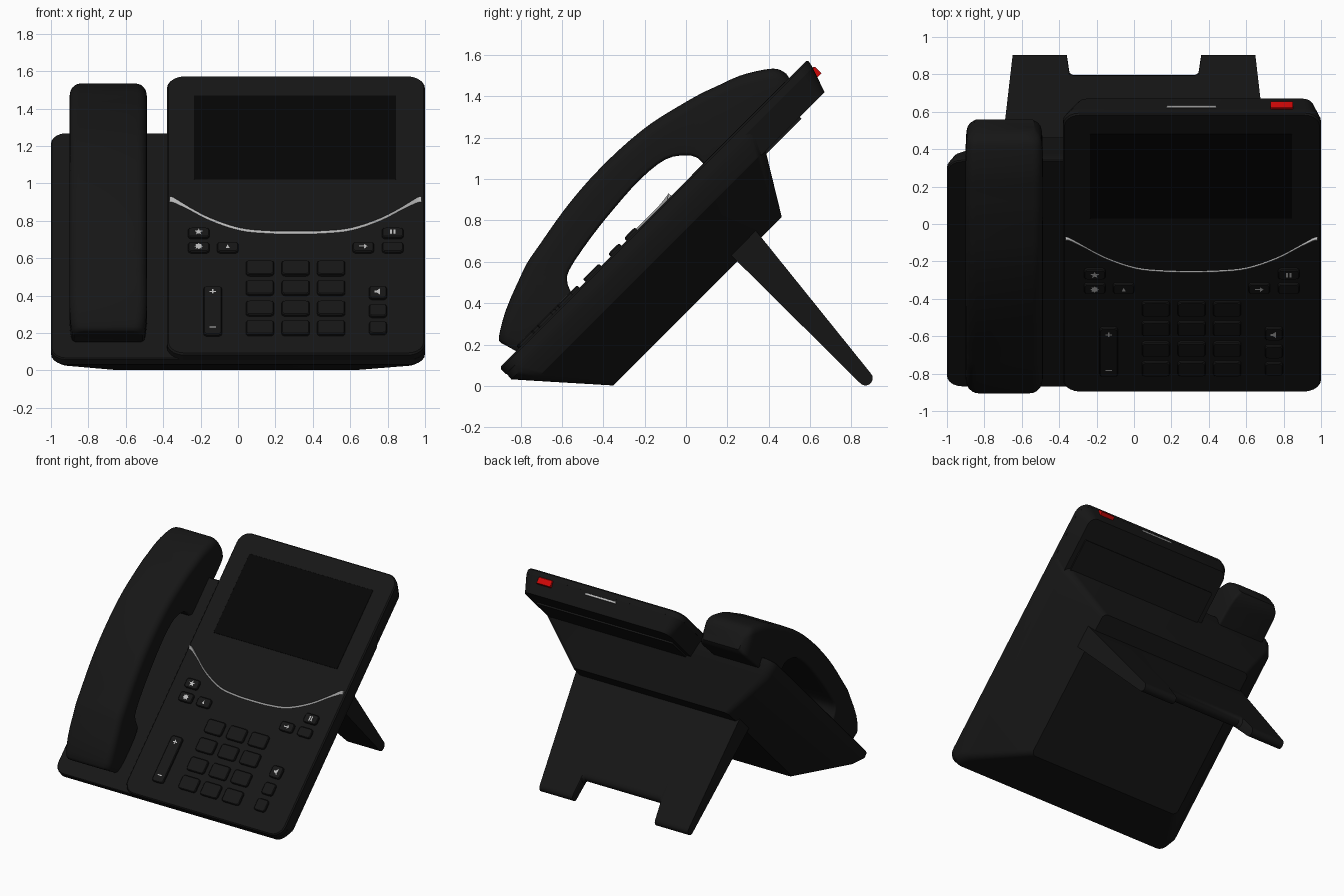
import bpy, bmesh, math
from mathutils import Matrix, Vector

if "Cube" in bpy.data.objects:
    bpy.data.objects.remove(bpy.data.objects["Cube"])

TILT = Matrix.Rotation(math.radians(45), 4, 'X')   # the whole face leans back 45 degrees
FACE = 0.70                                        # height of the front plate along its normal


def material(name, c):
    m = bpy.data.materials.new(name)
    m.diffuse_color = (*c, 1)
    m.use_nodes = True
    m.node_tree.nodes["Principled BSDF"].inputs["Base Color"].default_value = m.diffuse_color
    return m


BLACK = material("black_plastic", (0.008, 0.008, 0.008))
GLASS = material("dark_glass", (0.0015, 0.0015, 0.0015))
SILVER = material("silver", (0.5, 0.5, 0.5))
RED = material("red", (0.6, 0.002, 0.002))


def finish(name, bm, mat, tilt=True, angle=35):
    bmesh.ops.recalc_face_normals(bm, faces=bm.faces)
    me = bpy.data.meshes.new(name)
    bm.to_mesh(me)
    bm.free()
    if tilt:
        me.transform(TILT)
    me.shade_smooth()
    me.set_sharp_from_angle(angle=math.radians(angle))
    me.materials.append(mat)
    ob = bpy.data.objects.new(name, me)
    bpy.context.collection.objects.link(ob)
    return ob


def bridge(bm, rings):
    rings = [[bm.verts.new(p) for p in r] for r in rings]
    n = len(rings[0])
    for a, b in zip(rings, rings[1:]):
        for i in range(n):
            bm.faces.new((a[i], a[(i + 1) % n], b[(i + 1) % n], b[i]))
    bm.faces.new(rings[0][::-1])
    bm.faces.new(rings[-1])


def round_rect(x0, x1, v0, v1, w, r, seg=5, r_top=None):
    pts = []
    q = r if r_top is None else r_top
    for k, (cx, cv, c) in enumerate(((x1 - q, v1 - q, q), (x0 + q, v1 - q, q),
                                     (x0 + r, v0 + r, r), (x1 - r, v0 + r, r))):
        for i in range(seg + 1):
            a = math.pi / 2 * (k + i / seg)
            pts.append((cx + c * math.cos(a), cv + c * math.sin(a), w))
    return pts


def loft(name, layers, mat=BLACK, seg=5, angle=25):
    bm = bmesh.new()
    bridge(bm, [round_rect(*l, seg=seg) for l in layers])
    return finish(name, bm, mat, angle=angle)


def pad(name, x0, x1, v0, v1, w0, w1, r=0.02, e=0.005, mat=BLACK):
    return loft(name, [(x0, x1, v0, v1, w0, r), (x0, x1, v0, v1, w1 - e, r),
                       (x0 + e, x1 - e, v0 + e, v1 - e, w1, max(r - e, 0.001))], mat, 3, 35)


def spline(rows, sub=3):     # smooth interpolation through rows of values
    rows = [Vector(r) for r in rows]
    out = []
    for i in range(len(rows) - 1):
        p0, p1, p2, p3 = rows[max(i - 1, 0)], rows[i], rows[i + 1], rows[min(i + 2, len(rows) - 1)]
        for k in range(sub):
            t = k / sub
            out.append(0.5 * (2 * p1 + (p2 - p0) * t + (2 * p0 - 5 * p1 + 4 * p2 - p3) * t * t
                              + (3 * p1 - p0 - 3 * p2 + p3) * t ** 3))
    return out + [rows[-1]]


def v_of(z):        # front-view height to distance along the tilted face
    return math.sqrt(2) * z - FACE


def key(name, x, z, wide, high):
    h, v = high / math.sqrt(2), v_of(z) - 0.012
    pad(name, x - wide / 2, x + wide / 2, v - h, v + h, 0.69, FACE + 0.017)


def mark(name, pts, x, z):   # thin pale symbol on top of a key
    bm = bmesh.new()
    bridge(bm, [[(x + a, v_of(z) - 0.012 + b, w) for a, b in pts] for w in (0.71, FACE + 0.018)])
    finish(name, bm, SILVER)


def bar(w, h, dx=0.0):
    return [(dx - w, -h), (dx + w, -h), (dx + w, h), (dx - w, h)]


def cog(n, r0, r1):
    return [((r0, r1)[i % 2] * math.sin(i * math.pi / n), (r0, r1)[i % 2] * math.cos(i * math.pi / n))
            for i in range(2 * n)]


# Main shell, tapering to a smaller flat back
loft("base_shell", [(-0.69, 0.67, -0.247, 0.905, 0.25, 0.04),
                    (-0.97, 0.97, -0.50, 1.078, 0.535, 0.06),
                    (-1, 1, -0.575, 1.128, 0.62, 0.08),
                    (-1, 1, -0.572, 1.138, 0.655, 0.08),
                    (-0.994, 0.994, -0.566, 1.132, 0.661, 0.074)])
# Front plate and the display head behind it
loft("front_plate", [(-0.38, 1, -0.575, 1.522, 0.655, 0.09),
                     (-0.38, 1, -0.575, 1.53, 0.691, 0.09),
                     (-0.372, 0.992, -0.567, 1.523, FACE, 0.082)])
loft("display_head", [(-0.31, 0.96, 0.95, 1.478, 0.53, 0.06),
                      (-0.38, 1, 0.95, 1.522, 0.656, 0.09)])
pad("head_back_panel", -0.27, 0.92, 0.95, 1.308, 0.518, 0.54, 0.01)
pad("screen", -0.235, 0.845, v_of(1.02), v_of(1.47), 0.69, FACE + 0.002, 0.004, 0.001, GLASS)
pad("top_strip", 0.175, 0.44, 1.46, 1.522, 0.626, 0.64, 0.003, 0.001, SILVER)
pad("message_light", 0.73, 0.85, 1.46, 1.532, 0.605, 0.655, 0.005, 0.005, RED)

# Curved silver trim under the screen: a narrow wall facing forwards
half = [(0, 0), (0.22, 0.003), (0.444, 0.019), (0.682, 0.073), (0.88, 0.143), (0.97, 0.175), (1, 0.178)]
curve = [(-s, f) for s, f in half[:0:-1]] + half
bm = bmesh.new()
rings = []
for s, f in spline(curve, 4):
    x, z = 0.307 + 0.673 * s, 0.737 + f
    t = 0.0075 + 0.008 * max(0, (abs(s) - 0.85) / 0.15)
    lo, hi = v_of(z - t), v_of(z + t) - 1.2 * t
    rings.append([(x, lo, FACE), (x, hi, FACE + 1.2 * t), (x, hi + 0.004, 0.69), (x, lo, 0.69)])
bridge(bm, rings)
finish("silver_trim", bm, SILVER)

# Number pad
for z in (0.55, 0.445, 0.335, 0.23):
    for x in (0.117, 0.308, 0.498):
        key("number_key", x, z, 0.15, 0.076)
# Function keys
for x, z in ((-0.21, 0.737), (-0.21, 0.66), (-0.055, 0.66), (0.67, 0.66), (0.827, 0.66), (0.827, 0.737)):
    key("function_key", x, z, 0.115, 0.052)
for z in (0.418, 0.322, 0.23):
    key("audio_key", 0.748, z, 0.095, 0.066)
key("volume_rocker", -0.135, 0.32, 0.098, 0.26)
# Pale symbols
mark("plus_across", bar(0.017, 0.004), -0.135, 0.418)
mark("plus_up", bar(0.004, 0.017), -0.135, 0.418)
mark("minus", bar(0.017, 0.004), -0.135, 0.228)
for dx in (-0.009, 0.009):
    mark("pause_bar", bar(0.005, 0.018, dx), 0.827, 0.737)
mark("star_symbol", cog(5, 0.025, 0.011), -0.21, 0.737)
mark("gear_symbol", cog(8, 0.023, 0.016), -0.21, 0.66)
mark("triangle_symbol", [(-0.01, -0.012), (0.01, -0.012), (0, 0.014)], -0.055, 0.66)
mark("arrow_symbol", [(-0.022, -0.004), (0.004, -0.004), (0.004, -0.018), (0.022, 0),
                      (0.004, 0.018), (0.004, 0.004), (-0.022, 0.004)], 0.67, 0.66)
mark("speaker_symbol", [(-0.018, -0.008), (-0.006, -0.008), (0.012, -0.024), (0.012, 0.024),
                        (-0.006, 0.008), (-0.018, 0.008)], 0.748, 0.418)

# Handset: stations of (outer y, z, inner y, z, half width) along the curved grip
stations = [(-0.89, 0.205, -0.81, 0.165, 0.16), (-0.905, 0.235, -0.775, 0.155, 0.193),
            (-0.87, 0.37, -0.68, 0.25, 0.207), (-0.80, 0.53, -0.55, 0.40, 0.207),
            (-0.765, 0.60, -0.572, 0.49, 0.207), (-0.71, 0.68, -0.565, 0.56, 0.207),
            (-0.59, 0.85, -0.465, 0.71, 0.207), (-0.465, 1.0, -0.35, 0.855, 0.207),
            (-0.32, 1.145, -0.22, 1.0, 0.207), (-0.175, 1.265, -0.10, 1.095, 0.207),
            (-0.04, 1.35, 0.0, 1.115, 0.207), (0.065, 1.41, 0.06, 1.10, 0.207),
            (0.15, 1.45, 0.13, 1.05, 0.207), (0.26, 1.50, 0.30, 1.14, 0.207),
            (0.37, 1.528, 0.45, 1.27, 0.205), (0.44, 1.533, 0.53, 1.345, 0.195),
            (0.485, 1.51, 0.56, 1.40, 0.16)]
bm = bmesh.new()
rings = []
for oy, oz, iy, iz, hw in spline(stations):
    d = math.hypot(iy - oy, iz - oz)
    sec = round_rect(-hw, hw, 0, d, 0, min(0.055, d * 0.5), r_top=0.018)
    rings.append([(-0.694 + x, oy + (iy - oy) * s / d, oz + (iz - oz) * s / d) for x, s, _ in sec])
bridge(bm, rings)
finish("handset", bm, BLACK, tilt=False, angle=40)

# Kick stand: tapered slab with a notch between its two feet
top, foot = Vector((0.27, 0.70)), Vector((0.868, 0.037))
axis = (foot - top).normalized()
side = Vector((-axis.y, axis.x))
full = (foot - top).length


def stand_section(x, length):
    r = 0.085 - 0.05 * length / full
    prof = [(0, -0.085), *[(length + r * math.cos(a), r * math.sin(a))
                           for a in (math.radians(-90 + 22.5 * i) for i in range(9))], (0, 0.085)]
    pts = []
    for s, t in prof:
        p = top + axis * s + side * t
        pts.append((x * (1.1 - 0.1 * s / full), p.x, p.y))
    return pts


bm = bmesh.new()
short = full - 0.175
bridge(bm, [stand_section(x, l) for x, l in ((-0.65, full), (-0.36, full), (-0.34, short + 0.02), (-0.32, short),
                                             (0.32, short), (0.34, short + 0.02), (0.36, full), (0.65, full))])
finish("kick_stand", bm, BLACK, tilt=False)
